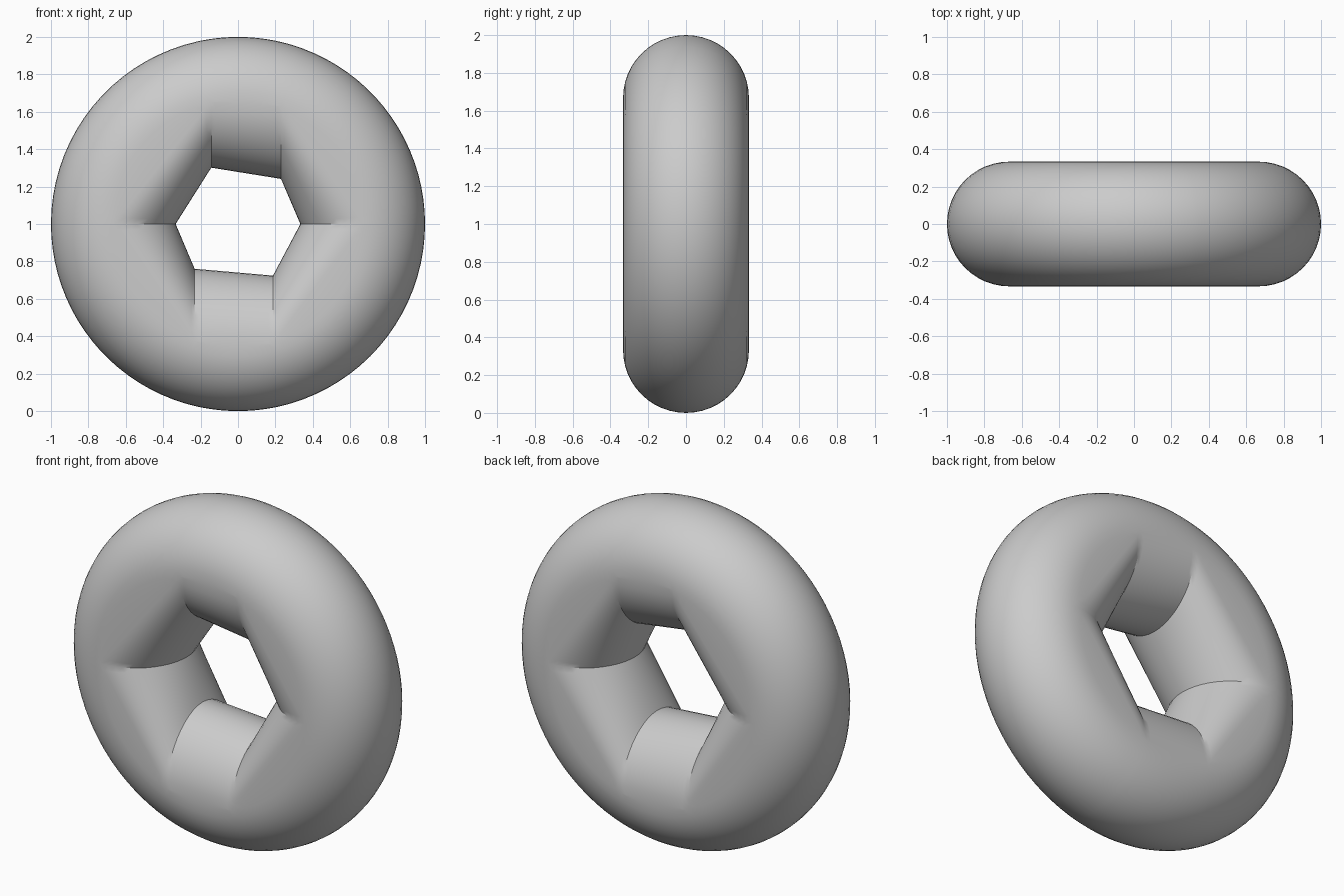
import bpy, bmesh, math

if "Cube" in bpy.data.objects:
    bpy.data.objects.remove(bpy.data.objects["Cube"])

MAJOR, MINOR = 2 / 3, 1 / 3
SEG, STEPS = 18, 24          # points per hexagon side, rings per half tube
# x position and vertical side of the two upper and two lower hole corners
UPPER, LOWER = (0.23, -0.143), (-0.232, 0.187)


def corners(r):
    """Hexagon corners lying on a circle of radius r."""
    up = [(x, math.sqrt(r * r - x * x)) for x in UPPER]
    low = [(x, -math.sqrt(r * r - x * x)) for x in LOWER]
    return [(r, 0.0)] + up + [(-r, 0.0)] + low


def hex_ring(r):
    c = corners(r)
    pts = []
    for i in range(6):
        a, b = c[i], c[(i + 1) % 6]
        for k in range(SEG):
            t = k / SEG
            pts.append((a[0] + (b[0] - a[0]) * t, a[1] + (b[1] - a[1]) * t))
    return pts


def round_ring(r):
    ang = [math.atan2(z, x) % math.tau for x, z in corners(MAJOR)] + [math.tau]
    return [(r * math.cos(a), r * math.sin(a))
            for i in range(6) for k in range(SEG)
            for a in [ang[i] + (ang[i + 1] - ang[i]) * k / SEG]]


bm = bmesh.new()
rings = []


def add_ring(pts, y):
    rings.append([bm.verts.new((x, y, z + 1)) for x, z in pts])


# Round outer half of the tube, then the six-sided inner half
for j in range(STEPS + 1):
    p = -math.pi / 2 + math.pi * j / STEPS
    add_ring(round_ring(MAJOR + MINOR * math.cos(p)), MINOR * math.sin(p))
for j in range(STEPS + 1):
    p = math.pi / 2 + math.pi * j / STEPS
    add_ring(hex_ring(MAJOR + MINOR * math.cos(p)), MINOR * math.sin(p))

n = 6 * SEG
for a, b in zip(rings, rings[1:] + rings[:1]):
    for i in range(n):
        k = (i + 1) % n
        bm.faces.new((a[i], a[k], b[k], b[i]))
bmesh.ops.remove_doubles(bm, verts=bm.verts, dist=1e-5)
bmesh.ops.recalc_face_normals(bm, faces=bm.faces)

mesh = bpy.data.meshes.new("ring")
bm.to_mesh(mesh)
bm.free()
ring = bpy.data.objects.new("ring_with_hexagonal_hole", mesh)
bpy.context.collection.objects.link(ring)
bpy.context.view_layer.objects.active = ring
ring.select_set(True)
bpy.ops.object.shade_smooth_by_angle(angle=math.radians(30))
